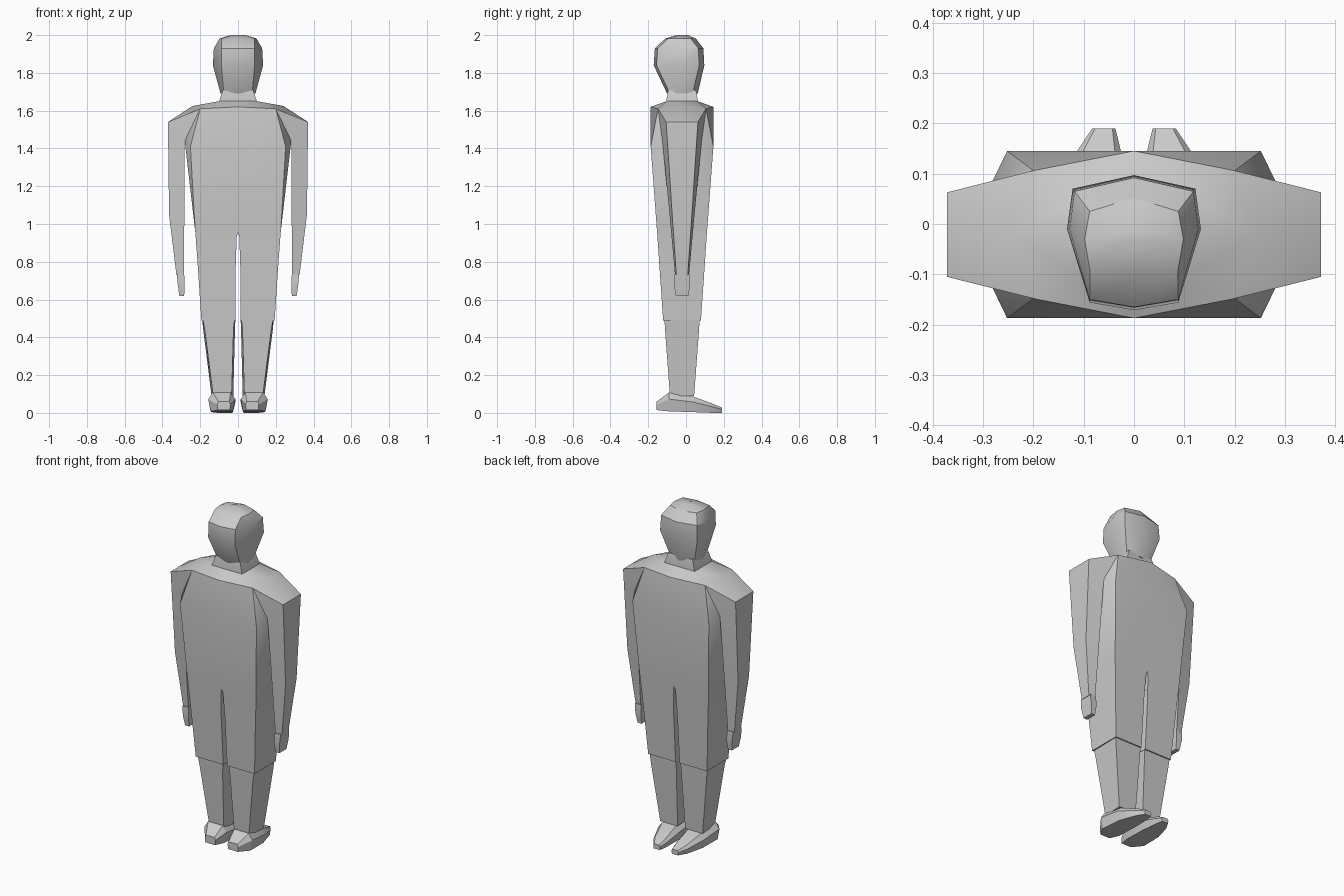
import bpy, bmesh, math

cube = bpy.data.objects.get("Cube")
if cube:
    bpy.data.objects.remove(cube, do_unlink=True)

GREY = (0.6, 0.6, 0.6, 1)
YC = -0.021  # depth centre of the body

mat = bpy.data.materials.new("plain grey")
mat.use_nodes = True
mat.diffuse_color = GREY
bsdf = next(n for n in mat.node_tree.nodes if n.type == 'BSDF_PRINCIPLED')
bsdf.inputs["Base Color"].default_value = GREY


def finish(name, bm):
    """Weld, orient and shade a part."""
    bmesh.ops.remove_doubles(bm, verts=bm.verts[:], dist=0.0005)
    bmesh.ops.recalc_face_normals(bm, faces=bm.faces[:])
    me = bpy.data.meshes.new(name)
    bm.to_mesh(me)
    bm.free()
    me.materials.append(mat)
    ob = bpy.data.objects.new(name, me)
    bpy.context.collection.objects.link(ob)
    bpy.ops.object.select_all(action='DESELECT')
    ob.select_set(True)
    bpy.context.view_layer.objects.active = ob
    bpy.ops.object.shade_smooth_by_angle(angle=math.radians(30))


def loft(name, rings, side=1):
    """Skin a list of point rings and cap both ends."""
    bm = bmesh.new()
    vs = [[bm.verts.new((side * x, y, z)) for x, y, z in r] for r in rings]
    for a, b in zip(vs, vs[1:]):
        for i in range(len(a)):
            j = (i + 1) % len(a)
            bm.faces.new((a[i], a[j], b[j], b[i]))
    bm.faces.new(vs[0])
    bm.faces.new(vs[-1])
    finish(name, bm)


def box_ring(z, x0, x1, hy, taper=0.0):
    """Four corners; taper narrows the -y side."""
    return [(x0 + taper, YC - hy, z), (x1 - taper, YC - hy, z),
            (x1, YC + hy, z), (x0, YC + hy, z)]


# Torso, shoulders and arms: one quarter, mirrored across both axes
P = {
    "neck_mid": (0, .083, 1.65), "neck": (.1, .083, 1.65), "neck_side": (.1, 0, 1.65),
    "chest_top": (0, .166, 1.62), "collar": (.2, .127, 1.61), "ridge": (.24, 0, 1.625),
    "chest": (0, .166, 1.41), "rib": (.252, .166, 1.41),
    "pit": (.282, .104, 1.44), "pit_mid": (.282, 0, 1.44),
    "crotch": (0, .132, .955), "hip": (.226, .132, .955), "hip_side": (.226, 0, .955),
    "shoulder": (.371, .084, 1.54), "shoulder_mid": (.371, 0, 1.54),
    "elbow_out": (.365, .052, 1.05), "elbow_out_mid": (.365, 0, 1.05),
    "elbow_in": (.284, .066, 1.05), "elbow_in_mid": (.284, 0, 1.05),
    "wrist_out": (.326, .03, .73), "wrist_out_mid": (.326, 0, .73),
    "wrist_in": (.287, .037, .73), "wrist_in_mid": (.287, 0, .73),
}
FACES = [
    # Chest and flank
    ("chest_top", "collar", "rib", "chest"),
    ("chest", "rib", "hip", "crotch"),
    ("collar", "pit", "rib"),
    ("rib", "pit", "hip"),
    ("pit", "pit_mid", "hip_side", "hip"),
    # Shoulder slope
    ("neck_mid", "neck", "collar", "chest_top"),
    ("neck", "neck_side", "ridge", "collar"),
    ("collar", "ridge", "shoulder_mid", "shoulder"),
    # Arm
    ("collar", "shoulder", "pit"),
    ("shoulder", "elbow_out", "elbow_in", "pit"),
    ("shoulder", "shoulder_mid", "elbow_out_mid", "elbow_out"),
    ("pit", "elbow_in", "elbow_in_mid", "pit_mid"),
    ("elbow_out", "wrist_out", "wrist_in", "elbow_in"),
    ("elbow_out", "elbow_out_mid", "wrist_out_mid", "wrist_out"),
    ("elbow_in", "wrist_in", "wrist_in_mid", "elbow_in_mid"),
    ("wrist_out", "wrist_out_mid", "wrist_in_mid", "wrist_in"),
]
body = bmesh.new()
for sx in (1, -1):
    for sy in (1, -1):
        for names in FACES:
            pts = [P[n] for n in names]
            body.faces.new([body.verts.new((sx * x, YC + sy * y, z)) for x, y, z in pts])
finish("torso_and_arms", body)

# Neck
loft("neck", [box_ring(1.64, -.1, .1, .083), box_ring(1.655, -.098, .098, .083),
              box_ring(1.71, -.08, .08, .073)])


def head_ring(z, wf, yf, wm, ym, wb, yb):
    """Eight points, symmetric in x."""
    half = [(wf, yf + .015), (wm, ym), (wb, yb - .027)]
    return ([(0, yf, z)] + [(x, y, z) for x, y in half] + [(0, yb, z)]
            + [(-x, y, z) for x, y in reversed(half)])


# Head
loft("head", [
    head_ring(1.69, .075, -.1, .092, -.03, .08, .062),
    head_ring(1.84, .088, -.171, .133, -.01, .122, .097),
    head_ring(1.93, .088, -.165, .128, -.01, .118, .092),
    head_ring(1.982, .087, -.11, .098, -.03, .088, .052),
    head_ring(2.0, .03, -.05, .04, -.03, .03, .01),
])


def foot_ring(y, x0, x1, z0, z1, inset):
    """Six points, with the top edges chamfered."""
    zm = z0 + (z1 - z0) * .65
    return [(x0 + inset / 2, y, z0), (x1 - inset / 2, y, z0), (x1, y, zm),
            (x1 - inset, y, z1), (x0 + inset, y, z1), (x0, y, zm)]


for side, word in ((1, "left"), (-1, "right")):
    # Thigh, with a slim gap between the legs
    loft(word + "_thigh", [
        box_ring(.957, 0, .226, .132), box_ring(.93, .007, .224, .13),
        box_ring(.78, .012, .213, .12), box_ring(.49, .013, .194, .1)], side)
    # Shin
    loft(word + "_shin", [box_ring(.495, .014, .19, .093, .004),
                          box_ring(.44, .016, .184, .09, .008),
                          box_ring(.09, .025, .14, .064, .009)], side)
    # Hand
    loft(word + "_hand", [box_ring(.735, .285, .324, .04), box_ring(.68, .282, .319, .043),
                          box_ring(.62, .285, .311, .033)], side)
    # Foot
    loft(word + "_foot", [
        foot_ring(-.155, .04, .11, .015, .06, .006),
        foot_ring(-.09, .014, .158, .008, .108, .025),
        foot_ring(.04, .014, .152, .004, .086, .025),
        foot_ring(.145, .026, .113, 0, .047, .012),
        foot_ring(.19, .037, .083, 0, .028, .006)], side)
